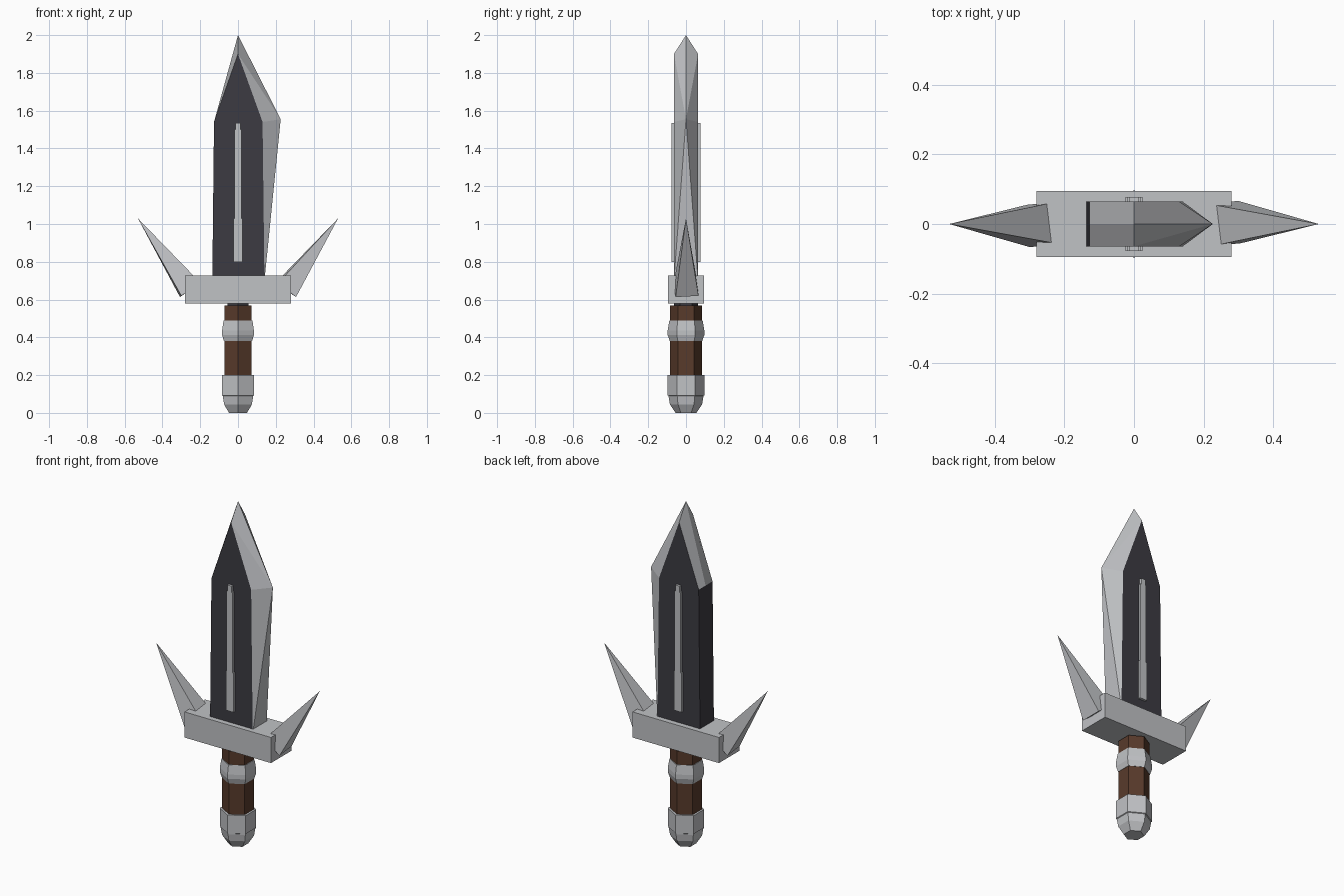
import bpy, bmesh, math

if "Cube" in bpy.data.objects:
    bpy.data.objects.remove(bpy.data.objects["Cube"])


def material(name, rgb):
    m = bpy.data.materials.new(name)
    m.diffuse_color = (*rgb, 1)
    m.use_nodes = True
    m.node_tree.nodes["Principled BSDF"].inputs["Base Color"].default_value = m.diffuse_color
    return m


steel = material("light steel", (0.53, 0.54, 0.56))
dark = material("dark steel", (0.045, 0.044, 0.054))
brown = material("brown leather", (0.098, 0.043, 0.024))


def mesh_object(name, verts, faces, *mats):
    me = bpy.data.meshes.new(name)
    me.from_pydata(verts, [], faces)
    bm = bmesh.new()
    bm.from_mesh(me)
    bmesh.ops.recalc_face_normals(bm, faces=bm.faces)
    bm.to_mesh(me)
    bm.free()
    for m in mats:
        me.materials.append(m)
    ob = bpy.data.objects.new(name, me)
    bpy.context.collection.objects.link(ob)
    return ob


def hex_lathe(name, profile, mat):
    """Six-sided turned part from (radius, z) pairs, corners facing front and back."""
    verts = [(r * math.sin(k * math.pi / 3), r * math.cos(k * math.pi / 3), z)
             for r, z in profile for k in range(6)]
    faces = [(6 * i + k, 6 * i + (k + 1) % 6, 6 * i + 6 + (k + 1) % 6, 6 * i + 6 + k)
             for i in range(len(profile) - 1) for k in range(6)]
    n = len(verts)
    faces += [tuple(range(6)), tuple(range(n - 6, n))]
    return mesh_object(name, verts, faces, mat)


def slab(name, outline, half_y, mat):
    """Extrude an (x, z) outline from -half_y to +half_y."""
    n = len(outline)
    verts = [(x, s * half_y, z) for s in (-1, 1) for x, z in outline]
    faces = [tuple(range(n)), tuple(range(n, 2 * n))]
    faces += [(i, (i + 1) % n, n + (i + 1) % n, n + i) for i in range(n)]
    return mesh_object(name, verts, faces, mat)


# Handle
hex_lathe("pommel", [(0.055, 0), (0.085, 0.045), (0.092, 0.085), (0.092, 0.09),
                     (0.097, 0.093), (0.097, 0.2)], steel)
hex_lathe("grip", [(0.084, 0.19), (0.084, 0.568)], brown)
hex_lathe("grip_ring", [(0.086, 0.38), (0.097, 0.412), (0.097, 0.437), (0.088, 0.49)], steel)
hex_lathe("grip_collar", [(0.063, 0.56), (0.063, 0.59)], dark)

# Crossguard
slab("guard", [(-0.28, 0.578), (0.28, 0.578), (0.28, 0.728), (-0.28, 0.728)], 0.095, steel)

# Guard spikes: the left one is the right one turned half way round
spike = [(0.307, -0.055, 0.613), (0.3, 0.066, 0.62), (0.2, 0.06, 0.69),
         (0.215, -0.065, 0.69), (0.53, 0, 1.03)]
for side, s in (("right", 1), ("left", -1)):
    mesh_object(side + "_spike", [(s * x, s * y, z) for x, y, z in spike],
                [(0, 1, 2, 3), (0, 1, 4), (1, 2, 4), (2, 3, 4), (3, 0, 4)], steel)

# Blade: two dark flat cheeks joined by a sharpened rim
cheek = [(-0.136, 0.7), (-0.127, 1.54), (0, 1.9), (0.13, 1.54), (0.14, 0.7)]
verts = [(x, y, z) for y in (-0.064, 0.064) for x, z in cheek]
verts += [(-0.127, 0, 1.54), (0, 0, 2.0), (0.226, 0, 1.555)]
faces = [(0, 1, 2, 3, 4), (5, 6, 7, 8, 9), (0, 1, 10, 6, 5), (0, 4, 9, 5), (4, 9, 12)]
for o in (0, 5):
    faces += [(o + 1, o + 2, 11, 10), (o + 2, 11, 12), (o + 2, o + 3, 12), (o + 3, o + 4, 12)]
blade = mesh_object("blade", verts, faces, steel, dark)
for f in blade.data.polygons:
    if abs(f.normal.y) > 0.99 or f.normal.x < -0.98:
        f.material_index = 1

# Raised strip showing on both cheeks
half = [(0.024, 0.8), (0.024, 1.03), (0.019, 1.03), (0.019, 1.5), (0.014, 1.5), (0.014, 1.535)]
slab("blade_strip", half + [(-x, z) for x, z in reversed(half)], 0.078, steel)
